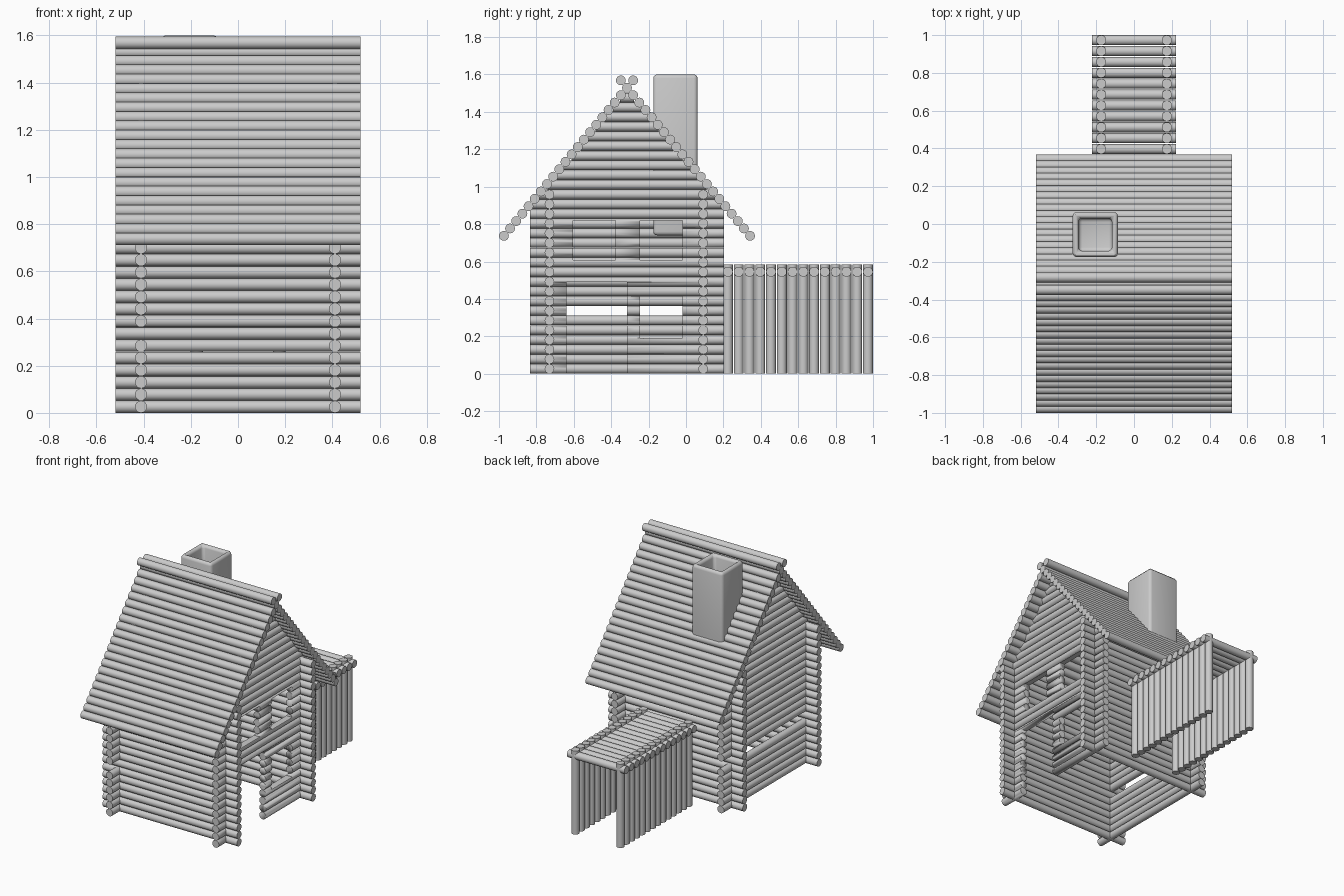
import bpy, bmesh
from math import radians
from mathutils import Vector, Matrix

if "Cube" in bpy.data.objects:
    bpy.data.objects.remove(bpy.data.objects["Cube"])

PITCH, R = 0.0518, 0.0258     # log spacing and radius


def finish(bm, name):
    mesh = bpy.data.meshes.new(name)
    bm.to_mesh(mesh)
    bm.free()
    ob = bpy.data.objects.new(name, mesh)
    bpy.context.collection.objects.link(ob)
    bpy.ops.object.select_all(action='DESELECT')
    ob.select_set(True)
    bpy.context.view_layer.objects.active = ob
    bpy.ops.object.shade_smooth_by_angle(angle=radians(35))
    return ob


def logs(name, ends, r=R):
    """One object made of round logs, each given by its two end points."""
    bm = bmesh.new()
    for a, b in ends:
        a, b = Vector(a), Vector(b)
        d = b - a
        rot = Vector((0, 0, 1)).rotation_difference(d).to_matrix().to_4x4()
        bmesh.ops.create_cone(bm, cap_ends=True, segments=16, radius1=r, radius2=r,
                              depth=d.length, matrix=Matrix.Translation((a + b) / 2) @ rot)
    return finish(bm, name)


def box_bm(lo, hi):
    bm = bmesh.new()
    lo, hi = Vector(lo), Vector(hi)
    bmesh.ops.create_cube(bm, size=1, matrix=Matrix.Translation((lo + hi) / 2)
                          @ Matrix.Diagonal((*(hi - lo), 1)))
    return bm


row_z = [0.026 + PITCH * i for i in range(29)]
RIDGE_Y, RIDGE_Z, DY, DZ = -0.3155, 1.529, 0.0329, 0.0396

# Front and back walls
for name, y in (("front_wall", -0.73), ("back_wall", 0.092)):
    logs(name, [((-0.52, y, z), (0.52, y, z)) for z in row_z[:19]])


# Gable walls: rows shorten under the roof; the left one lacks one log
def gable(name, x, skip=()):
    ends = []
    for i, z in enumerate(row_z):
        half = min(0.519, (RIDGE_Z - z) * DY / DZ - 0.005)
        if i not in skip and half > 0.03:
            ends.append(((x, RIDGE_Y - half, z), (x, RIDGE_Y + half, z)))
    return logs(name, ends)


gable("left_wall", -0.411, skip=(6,))
right = gable("right_wall", 0.411)

# Door and window openings in the right wall
openings = [(-0.64, -0.315, -0.1, 0.49), (-0.245, -0.02, 0.19, 0.413),
            (-0.605, -0.378, 0.607, 0.82), (-0.245, -0.02, 0.607, 0.82)]
for i, (y0, y1, z0, z1) in enumerate(openings):
    cutter = finish(box_bm((0.3, y0, z0), (0.5, y1, z1)), f"opening_cutter_{i}")
    cutter.hide_render = True
    mod = right.modifiers.new("opening", 'BOOLEAN')
    mod.operation, mod.solver, mod.object = 'DIFFERENCE', 'EXACT', cutter
    bpy.context.view_layer.objects.active = right
    bpy.ops.object.modifier_apply(modifier=mod.name)
    bpy.data.objects.remove(cutter)

# Roof slopes, crossing at the ridge
for name, s in (("front_roof", -1), ("back_roof", 1)):
    ends = []
    for k in range(-1, 21):
        if k == 0 and s == 1:
            continue            # ridge log is shared
        y, z = RIDGE_Y + s * k * DY, RIDGE_Z - k * DZ
        ends.append(((-0.52, y, z), (0.52, y, z)))
    logs(name, ends, 0.0262)

# Chimney with a sunken flue and rounded edges
bm = box_bm((-0.325, -0.175, 0.74), (-0.085, 0.062, 1.6))
bm.normal_update()
top = max(bm.faces, key=lambda f: f.calc_center_median().z)
bmesh.ops.inset_region(bm, faces=[top], thickness=0.045)
flue = bmesh.ops.extrude_face_region(bm, geom=[top])["geom"]
bmesh.ops.delete(bm, geom=[top], context='FACES_ONLY')
bmesh.ops.translate(bm, verts=[g for g in flue if isinstance(g, bmesh.types.BMVert)],
                    vec=(0, 0, -0.16))
bmesh.ops.recalc_face_normals(bm, faces=bm.faces)
sharp = [e for e in bm.edges if e.calc_face_angle(0) > 0.5]
bmesh.ops.bevel(bm, geom=sharp, offset=0.02, segments=3, profile=0.5, affect='EDGES')
finish(bm, "chimney")

# Rear passage: upright logs on both sides, crossed by roof logs
passage_y = [0.973 - 0.0576 * i for i in range(14)]
for name, x in (("passage_left_wall", -0.174), ("passage_right_wall", 0.174)):
    logs(name, [((x, y, 0), (x, y, 0.585)) for y in passage_y], 0.0265)
logs("passage_roof", [((-0.222, y, 0.545), (0.222, y, 0.545)) for y in passage_y], 0.0265)
